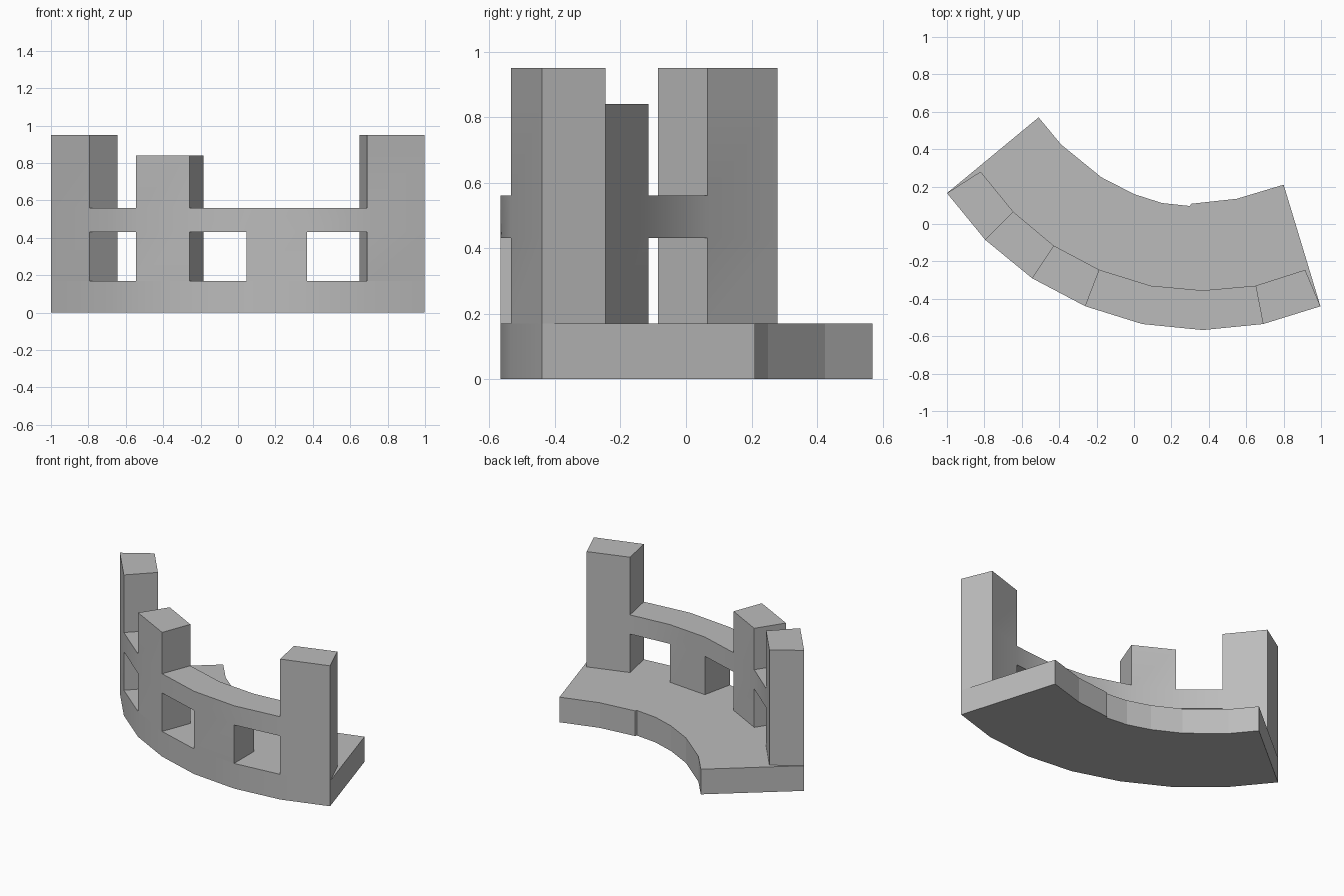
import bpy, bmesh, math

if "Cube" in bpy.data.objects:
    bpy.data.objects.remove(bpy.data.objects["Cube"])

stone = bpy.data.materials.new("grey_stone")
stone.diffuse_color = (0.5, 0.5, 0.5, 1)
stone.use_nodes = True
stone.node_tree.nodes["Principled BSDF"].inputs["Base Color"].default_value = stone.diffuse_color

# Plan of the curved wall (outer and inner face) and of the floor's back edge
outer = [(-1, .165), (-.795, -.085), (-.545, -.29), (-.26, -.44),
         (.045, -.535), (.368, -.567), (.69, -.535), (.997, -.44)]
inner = [(-.82, .28), (-.645, .065), (-.43, -.115), (-.185, -.245),
         (.09, -.33), (.368, -.355), (.65, -.33), (.915, -.245)]
back = [(.8, .21), (.55, .135), (.305, .108), (.3, .096), (.15, .112),
        (0, .16), (-.175, .25), (-.39, .425), (-.51, .57)]
levels = [.17, .43, .56, .84, .95]
# Filled levels of each wall bay: towers, rails above windows, solid bay
bays = [{0, 1, 2, 3}, {1}, {0, 1, 2}, {1}, {0, 1}, {1}, {0, 1, 2, 3}]


def finish(bm, name):
    bmesh.ops.remove_doubles(bm, verts=bm.verts, dist=1e-5)
    bmesh.ops.recalc_face_normals(bm, faces=bm.faces)
    mesh = bpy.data.meshes.new(name)
    bm.to_mesh(mesh)
    bm.free()
    obj = bpy.data.objects.new(name, mesh)
    bpy.context.collection.objects.link(obj)
    mesh.materials.append(stone)
    bpy.ops.object.select_all(action='DESELECT')
    obj.select_set(True)
    bpy.context.view_layer.objects.active = obj
    bpy.ops.object.shade_smooth_by_angle(angle=math.radians(30))
    return obj


# Floor slab: extruded plan, with a faceted back edge
bm = bmesh.new()
base = bm.faces.new([bm.verts.new((x, y, 0)) for x, y in outer + back])
ext = bmesh.ops.extrude_face_region(bm, geom=[base], use_keep_orig=True)
top = [g for g in ext["geom"] if isinstance(g, bmesh.types.BMVert)]
bmesh.ops.translate(bm, verts=top, vec=(0, 0, levels[0]))
floor = finish(bm, "floor_slab")
for p in floor.data.polygons:
    if p.normal.y > 0.3:
        p.use_smooth = False

# Wall: one bay per plan segment, faces only where the next cell is empty
bm = bmesh.new()


def quad(*pts):
    bm.faces.new([bm.verts.new(p) for p in pts])


def filled(i, k):
    return 0 <= i < len(bays) and k in bays[i]


for i, bay in enumerate(bays):
    (ax, ay), (bx, by) = outer[i], outer[i + 1]
    (cx, cy), (dx, dy) = inner[i], inner[i + 1]
    for k in bay:
        lo, hi = levels[k], levels[k + 1]
        quad((ax, ay, lo), (bx, by, lo), (bx, by, hi), (ax, ay, hi))
        quad((dx, dy, lo), (cx, cy, lo), (cx, cy, hi), (dx, dy, hi))
        if not filled(i, k + 1):
            quad((ax, ay, hi), (bx, by, hi), (dx, dy, hi), (cx, cy, hi))
        if k > 0 and not filled(i, k - 1):
            quad((ax, ay, lo), (cx, cy, lo), (dx, dy, lo), (bx, by, lo))
        if not filled(i - 1, k):
            quad((ax, ay, lo), (ax, ay, hi), (cx, cy, hi), (cx, cy, lo))
        if not filled(i + 1, k):
            quad((bx, by, lo), (dx, dy, lo), (dx, dy, hi), (bx, by, hi))
finish(bm, "ruined_wall")
